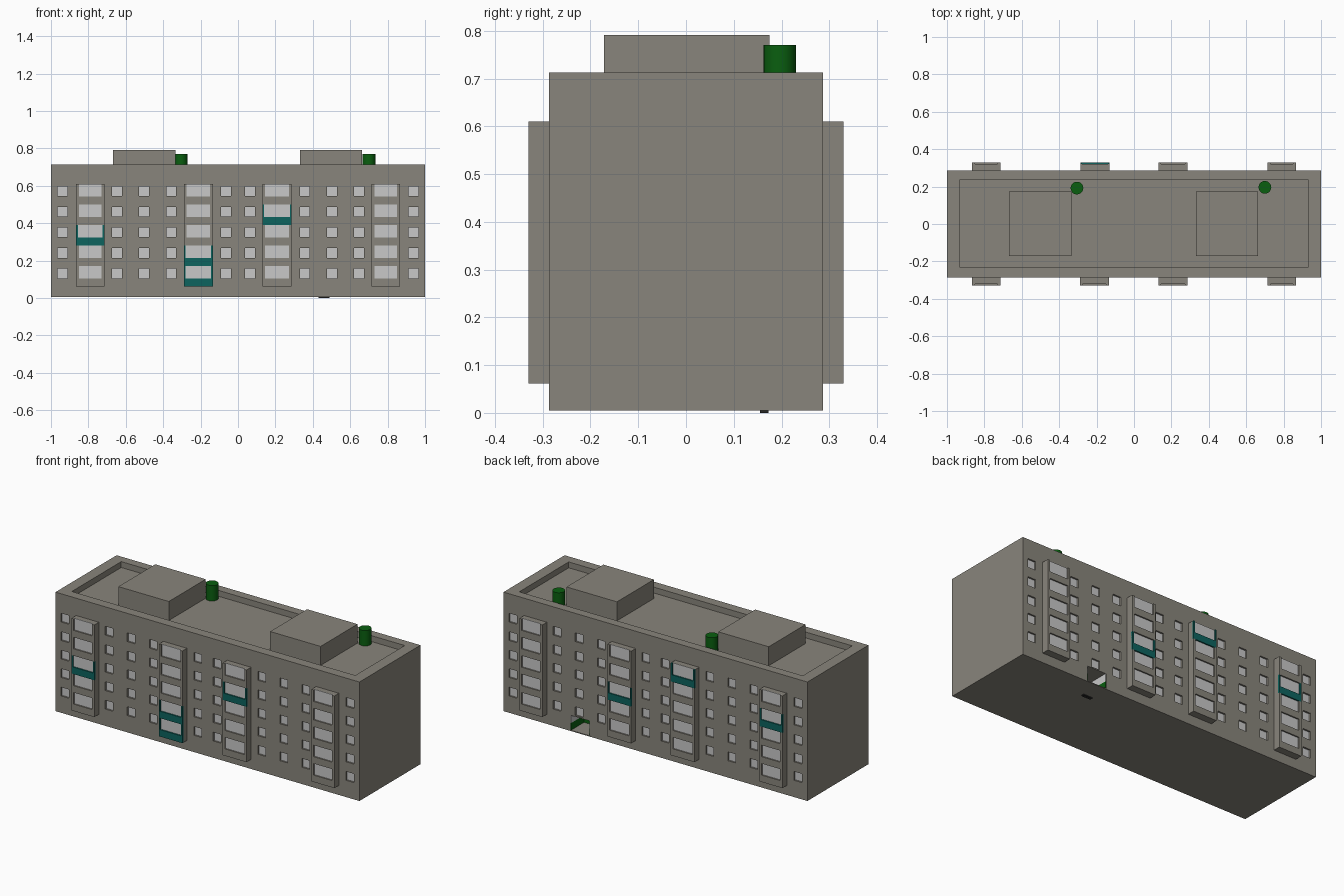
import bpy, bmesh
from mathutils import Matrix, Vector

if "Cube" in bpy.data.objects:
    bpy.data.objects.remove(bpy.data.objects["Cube"])


def material(name, r, g, b):
    m = bpy.data.materials.new(name)
    m.diffuse_color = (r, g, b, 1)
    m.use_nodes = True
    m.node_tree.nodes["Principled BSDF"].inputs["Base Color"].default_value = m.diffuse_color
    return m


CONCRETE = material("warm grey concrete", 0.25, 0.235, 0.20)
PALE = material("pale grey glass", 0.58, 0.58, 0.58)
TEAL = material("teal paint", 0.004, 0.127, 0.114)
GREEN = material("dark green paint", 0.003, 0.114, 0.005)
BLACK = material("black step", 0.02, 0.02, 0.02)


def boxes(name, mat, spans):
    """One object made of boxes, each (x0, x1, y0, y1, z0, z1)."""
    bm = bmesh.new()
    for x0, x1, y0, y1, z0, z1 in spans:
        centre = Vector(((x0 + x1) / 2, (y0 + y1) / 2, (z0 + z1) / 2))
        size = (abs(x1 - x0), abs(y1 - y0), abs(z1 - z0), 1)
        bmesh.ops.create_cube(bm, size=1, matrix=Matrix.Translation(centre) @ Matrix.Diagonal(size))
    me = bpy.data.meshes.new(name)
    bm.to_mesh(me)
    bm.free()
    me.materials.append(mat)
    ob = bpy.data.objects.new(name, me)
    bpy.context.collection.objects.link(ob)
    return ob


WALL = 0.287                     # half depth of the block
FLOORS = range(5)
BASE, STEP = 0.062, 0.1096       # balcony floor heights
WINDOW_X = [s * x for x in (0.064, 0.357, 0.502, 0.647, 0.938) for s in (-1, 1)]
WINDOW_Z = [0.131 + 0.11 * f for f in FLOORS]
HALF = 0.026

# Main block, cut for the sunken roof, windows and rear entrance
block = boxes("main_block", CONCRETE, [(-1, 1, -WALL, WALL, 0.005, 0.713)])
cuts = [(-0.933, 0.933, -0.23, 0.235, 0.678, 0.8),
        (0.43, 0.56, 0.16, 0.32, 0.01, 0.098)]
panes = []
for side in (-1, 1):
    for x in WINDOW_X:
        for z in WINDOW_Z:
            span = (x - HALF, x + HALF)
            cuts.append((*span, side * (WALL - 0.012), side * (WALL + 0.02), z - HALF, z + HALF))
            panes.append((*span, side * (WALL - 0.014), side * (WALL - 0.01), z - HALF, z + HALF))
cutter = boxes("block_cutter", CONCRETE, cuts)
cutter.hide_render = True
mod = block.modifiers.new("openings", 'BOOLEAN')
mod.operation = 'DIFFERENCE'
mod.solver = 'EXACT'
mod.object = cutter
bpy.context.view_layer.objects.active = block
bpy.ops.object.modifier_apply(modifier=mod.name)
bpy.data.objects.remove(cutter)
boxes("window_panes", PALE, panes)

# Balcony stacks: core, glazing and a raised frame of parapet and posts
BALCONY_X = [(-0.865, -0.715), (-0.29, -0.135), (0.13, 0.287), (0.715, 0.865)]
TEAL_FLOORS = {(-1, 0, 2), (-1, 1, 0), (-1, 1, 1), (-1, 2, 3),
               (1, 2, 2), (1, 1, 4), (1, 0, 3)}
cores, glazing, grey_frames, teal_frames = [], [], [], []
for side in (-1, 1):
    for i, (x0, x1) in enumerate(BALCONY_X):
        if side > 0:             # rear stacks mirror the front ones
            x0, x1 = (-0.865, -0.715) if i == 0 else (x0, x1)
            if i == 1:
                x0, x1 = -0.287, -0.13
        cores.append((x0, x1, side * (WALL - 0.02), side * 0.32, BASE, BASE + 5 * STEP))
        for f in FLOORS:
            z0 = BASE + f * STEP
            z1, sill = z0 + STEP, z0 + 0.041
            painted = (side, i, f) in TEAL_FLOORS
            post = 0.009 if painted else 0.014
            frame = teal_frames if painted else grey_frames
            y0, y1 = side * 0.319, side * 0.33
            frame += [(x0, x1, y0, y1, z0, sill),
                      (x0, x0 + post, y0, y1, sill, z1),
                      (x1 - post, x1, y0, y1, sill, z1)]
            glazing.append((x0 + post, x1 - post, side * 0.318, side * 0.322, sill, z1))
boxes("balcony_cores", CONCRETE, cores)
boxes("balcony_glazing", PALE, glazing)
boxes("balcony_frames", CONCRETE, grey_frames)
boxes("painted_balcony_frames", TEAL, teal_frames)

# Rear entrance lining: green below, pale above, and a small step


def lining(z0, z1):
    return [(0.43, 0.434, 0.16, 0.286, z0, z1),
            (0.556, 0.56, 0.16, 0.286, z0, z1),
            (0.434, 0.556, 0.16, 0.164, z0, z1)]


boxes("entrance_lower_walls", GREEN, lining(0.01, 0.052))
boxes("entrance_upper_walls", PALE, lining(0.052, 0.098))
boxes("entrance_step", BLACK, [(0.43, 0.49, 0.155, 0.173, 0, 0.008)])

# Roof huts
boxes("roof_huts", CONCRETE, [(x, x + 0.332, -0.172, 0.175, 0.67, 0.791) for x in (-0.667, 0.332)])

# Roof vents
for n, (x, y) in enumerate(((-0.305, 0.192), (0.70, 0.196))):
    bpy.ops.mesh.primitive_cylinder_add(vertices=20, radius=0.034, depth=0.096,
                                        location=(x, y, 0.722))
    vent = bpy.context.object
    vent.name = f"roof_vent_{n + 1}"
    vent.data.materials.append(GREEN)
    bpy.ops.object.shade_smooth_by_angle()
